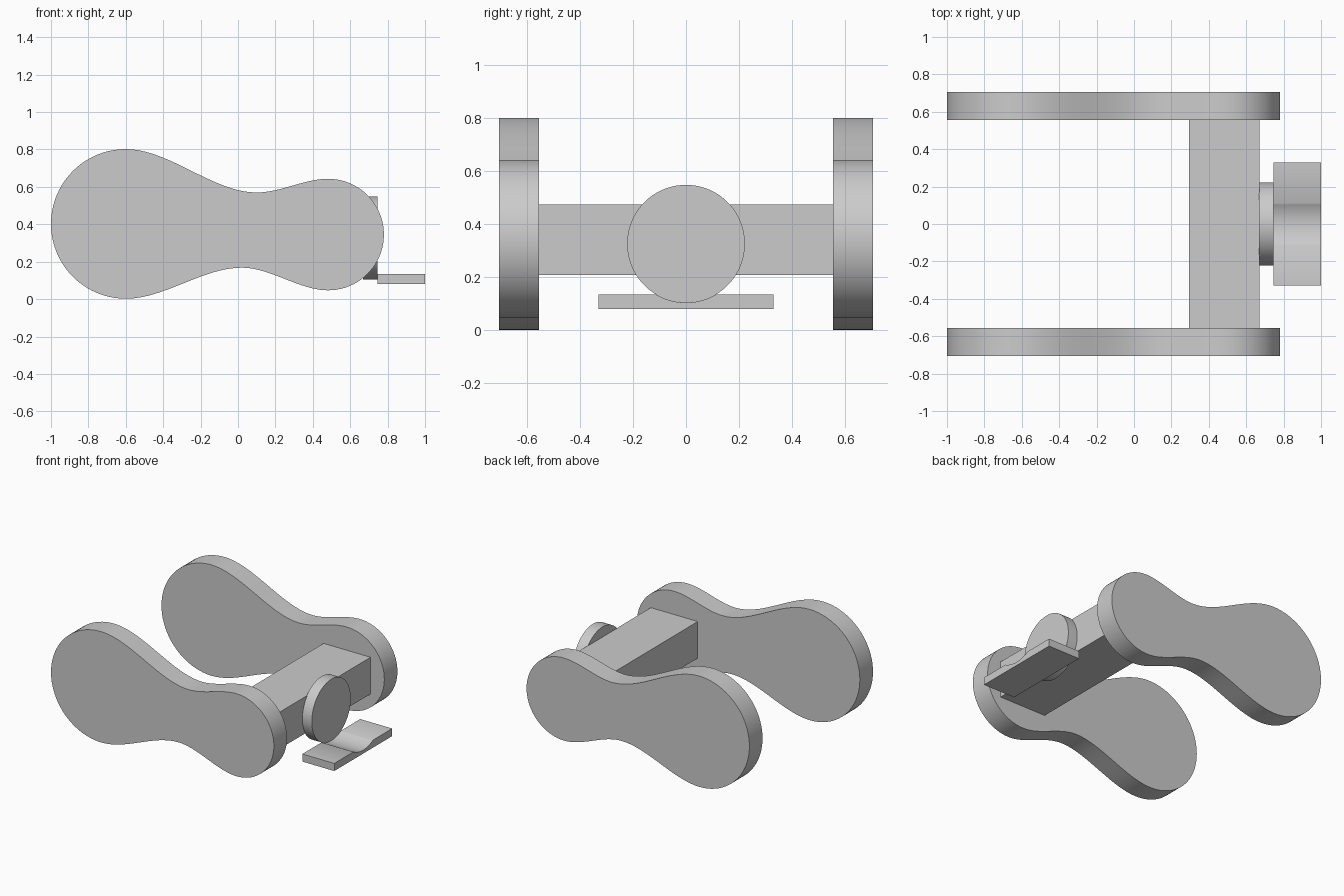
import bpy, bmesh
from math import sin, cos, pi, radians
from mathutils import Vector

cube = bpy.data.objects.get("Cube")
if cube:
    bpy.data.objects.remove(cube, do_unlink=True)

GREY = (0.6, 0.6, 0.6, 1)
grey = bpy.data.materials.new("plain grey")
grey.use_nodes = True
grey.diffuse_color = GREY
grey.node_tree.nodes["Principled BSDF"].inputs["Base Color"].default_value = GREY


def prism(name, outline, start, sweep):
    """Extrude a closed outline, placed at start, along the sweep vector."""
    bm = bmesh.new()
    face = bm.faces.new([bm.verts.new(Vector(p) + Vector(start)) for p in outline])
    ext = bmesh.ops.extrude_face_region(bm, geom=[face])
    moved = [g for g in ext["geom"] if isinstance(g, bmesh.types.BMVert)]
    bmesh.ops.translate(bm, verts=moved, vec=sweep)
    bmesh.ops.recalc_face_normals(bm, faces=bm.faces)
    mesh = bpy.data.meshes.new(name)
    bm.to_mesh(mesh)
    bm.free()
    mesh.materials.append(grey)
    obj = bpy.data.objects.new(name, mesh)
    bpy.context.collection.objects.link(obj)
    bpy.ops.object.select_all(action='DESELECT')
    obj.select_set(True)
    bpy.context.view_layer.objects.active = obj
    bpy.ops.object.shade_smooth_by_angle(angle=radians(40))
    return obj


def arc(cx, cz, r, a0, a1, n=40):
    return [(cx + r * cos(a0 + (a1 - a0) * i / n), cz + r * sin(a0 + (a1 - a0) * i / n))
            for i in range(n + 1)]


def ease(p, q, n=20):
    """S-curve between two points, level at both ends; end points left out."""
    ts = [i / n for i in range(1, n)]
    return [(p[0] + (q[0] - p[0]) * t, p[1] + (q[1] - p[1]) * t * t * (3 - 2 * t)) for t in ts]


# Side panels: two rounded lobes joined by a narrow waist
big = arc(-0.6, 0.402, 0.4, pi / 2, 3 * pi / 2)
small = arc(0.482, 0.345, 0.298, -pi / 2, pi / 2)
low, high = (0.02, 0.168), (0.1, 0.57)
loop = (big + ease(big[-1], low) + [low] + ease(low, small[0])
        + small + ease(small[-1], high) + [high] + ease(high, big[0]))
panel_outline = [(x, 0, z) for x, z in loop]
for name, y in (("front_side_panel", -0.705), ("back_side_panel", 0.555)):
    prism(name, panel_outline, (0, y, 0), (0, 0.15, 0))

# Cross beam between the panels
beam = [(0.295, 0, 0.21), (0.67, 0, 0.21), (0.67, 0, 0.475), (0.295, 0, 0.475)]
prism("cross_beam", beam, (0, -0.555, 0), (0, 1.11, 0))

# Round disc on the beam
disc = [(0, y, z) for y, z in arc(0, 0.327, 0.222, 0, 2 * pi, 96)[:-1]]
prism("round_disc", disc, (0.667, 0, 0), (0.078, 0, 0))

# Foot plate with a shallow groove that continues the disc's curve
half = 0.111
groove = arc(0, 0.327, 0.222, -pi / 3, -2 * pi / 3, 24)
plate = ([(-0.33, 0.08), (0.33, 0.08), (0.33, 0.135)] + groove + [(-0.33, 0.135)])
prism("foot_plate", [(0, y, z) for y, z in plate], (0.745, 0, 0), (0.255, 0, 0))
